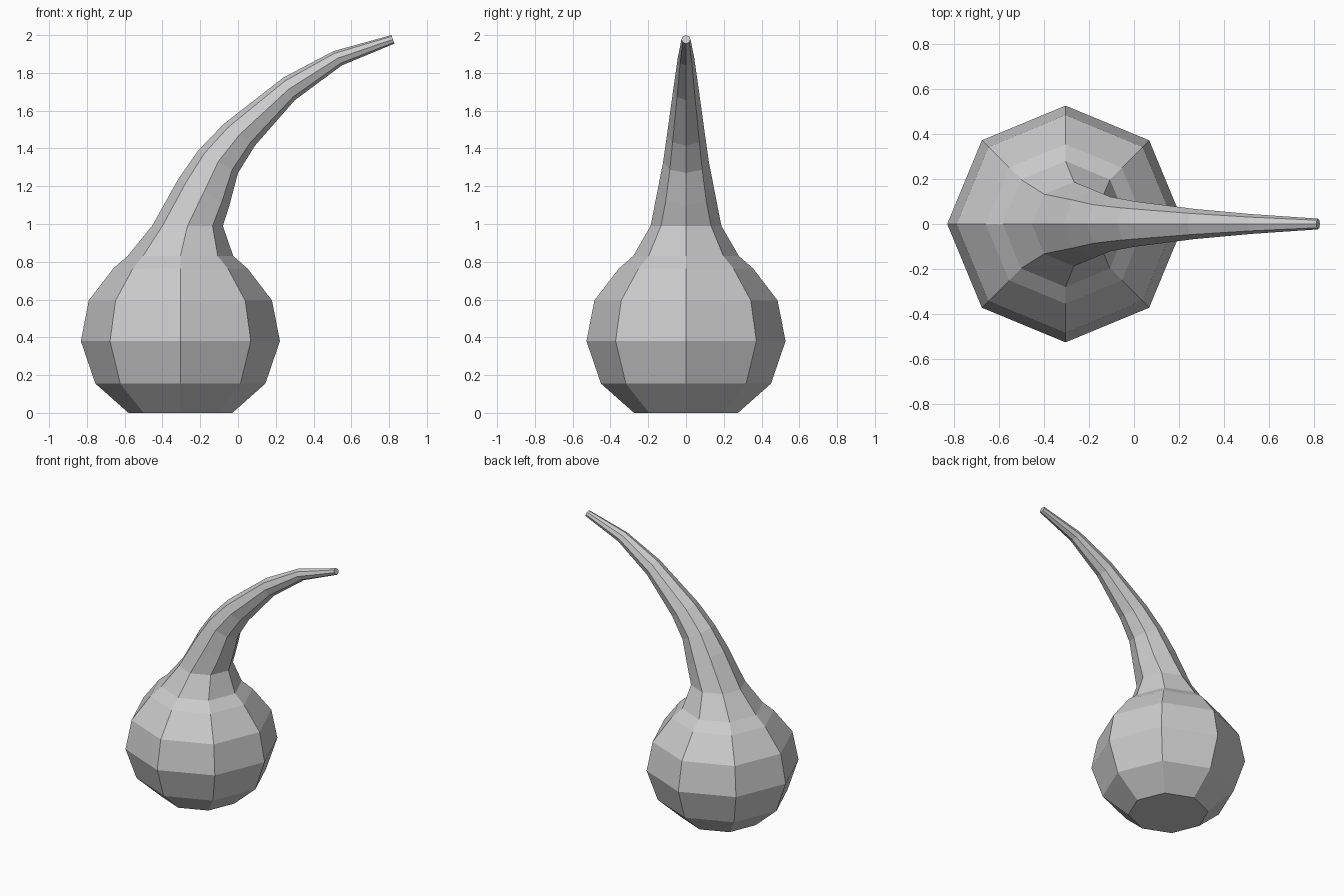
import bpy, bmesh
from math import sin, cos, pi
from mathutils import Vector

if "Cube" in bpy.data.objects:
    bpy.data.objects.remove(bpy.data.objects["Cube"])

SIDES = 8

# Bulb rings: (radius, height) around a vertical axis
AXIS_X = -0.305
bulb = [(0.275, 0), (0.45, 0.155), (0.527, 0.38), (0.485, 0.595), (0.355, 0.765), (0.28, 0.83)]

# Neck rings: outer and inner end of each tilted ring in the xz plane
neck = [
    ((-0.455, 0.99), (-0.08, 0.99)),
    ((-0.315, 1.24), (-0.045, 1.10)),
    ((-0.21, 1.39), (0.0, 1.27)),
    ((-0.075, 1.53), (0.09, 1.415)),
    ((0.24, 1.775), (0.30, 1.655)),
    ((0.505, 1.915), (0.55, 1.84)),
    ((0.812, 2.0), (0.828, 1.955)),
]
pairs = [((AXIS_X - r, z), (AXIS_X + r, z)) for r, z in bulb] + neck


def add_ring(bm, outer, inner):
    a, b = Vector((outer[0], 0, outer[1])), Vector((inner[0], 0, inner[1]))
    centre, u = (a + b) / 2, (b - a) / 2
    v = Vector((0, u.length, 0))
    angles = [2 * pi * i / SIDES for i in range(SIDES)]
    return [bm.verts.new(centre + u * cos(t) + v * sin(t)) for t in angles]


# Loft the rings into one closed gourd
bm = bmesh.new()
rings = [add_ring(bm, *p) for p in pairs]
for low, high in zip(rings, rings[1:]):
    for i in range(SIDES):
        j = (i + 1) % SIDES
        bm.faces.new((low[i], low[j], high[j], high[i]))
bm.faces.new(rings[0][::-1])
bm.faces.new(rings[-1])
bmesh.ops.recalc_face_normals(bm, faces=bm.faces[:])

mesh = bpy.data.meshes.new("gourd_bulb_and_neck")
bm.to_mesh(mesh)
bm.free()
bpy.context.collection.objects.link(bpy.data.objects.new("gourd_bulb_and_neck", mesh))
